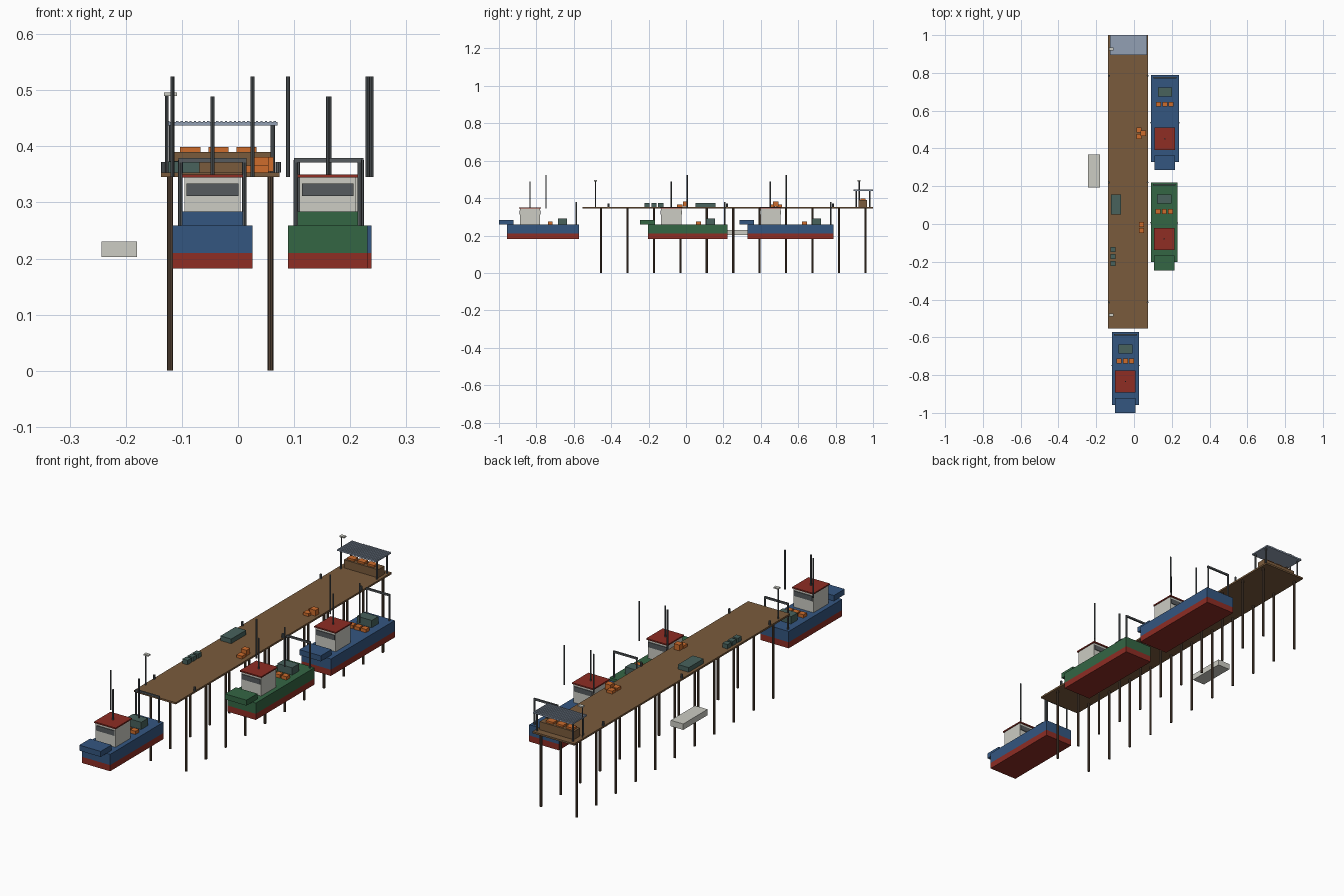
import bpy, bmesh
from mathutils import Vector

old = bpy.data.objects.get("Cube")
if old:
    bpy.data.objects.remove(old, do_unlink=True)


def material(name, rgb):
    lin = [(c / 255 / 12.92) if c < 11 else ((c / 255 + 0.055) / 1.055) ** 2.4 for c in rgb]
    m = bpy.data.materials.new(name)
    m.use_nodes = True
    m.diffuse_color = (*lin, 1)
    m.node_tree.nodes["Principled BSDF"].inputs["Base Color"].default_value = (*lin, 1)
    return m


WOOD = material("deck wood", (122, 91, 60))
PILE = material("dark timber", (86, 68, 54))
BLUE = material("blue paint", (52, 86, 128))
GREEN = material("green paint", (52, 102, 68))
RED = material("red paint", (142, 45, 36))
WHITE = material("off white", (204, 204, 195))
METAL = material("grey metal", (86, 91, 94))
ORANGE = material("orange crate", (205, 108, 44))
TEAL = material("dull teal", (72, 98, 92))
SHEET = material("roof sheet", (146, 160, 180))


def finish(name, bm, mat):
    mesh = bpy.data.meshes.new(name)
    bm.to_mesh(mesh)
    bm.free()
    mesh.materials.append(mat)
    ob = bpy.data.objects.new(name, mesh)
    bpy.context.collection.objects.link(ob)
    return ob


def box(name, mat, xs, ys, zs):
    """Box between the given limits on each axis."""
    bm = bmesh.new()
    bmesh.ops.create_cube(bm, size=1)
    for v in bm.verts:
        v.co = Vector([a + (b - a) * (c + 0.5) for (a, b), c in zip((xs, ys, zs), v.co)])
    return finish(name, bm, mat)


def block(name, mat, x, y, z, w, d, h):
    """Box standing at height z, centred on x and y."""
    return box(name, mat, (x - w / 2, x + w / 2), (y - d / 2, y + d / 2), (z, z + h))


def pole(name, mat, x, y, z0, z1, r, sides=8):
    bm = bmesh.new()
    bmesh.ops.create_cone(bm, cap_ends=True, segments=sides, radius1=r, radius2=r, depth=z1 - z0)
    ob = finish(name, bm, mat)
    ob.location = (x, y, (z0 + z1) / 2)
    return ob


def boat(name, paint, x, bow, stern, width):
    def part(label):
        return name + "_" + label
    half = width / 2
    sides = (x - half, x + half)
    top = 0.259
    # Hull and raised bow
    box(part("lower_hull"), RED, sides, (bow, stern), (0.182, 0.21))
    box(part("upper_hull"), paint, sides, (bow, stern), (0.21, top))
    block(part("bow"), paint, x, bow - 0.004, top, 0.108, 0.078, 0.025)
    # Wheelhouse
    cy = bow + 0.123
    block(part("wheelhouse"), WHITE, x, cy, top, 0.1, 0.108, 0.085)
    block(part("wheelhouse_roof"), RED, x, cy, 0.344, 0.108, 0.118, 0.006)
    for s, label in ((-1, "front_window"), (1, "rear_window")):
        block(part(label), METAL, x, cy + s * 0.055, 0.311, 0.092, 0.004, 0.023)
    # Mast and outrigger poles
    pole(part("mast"), METAL, x, cy, 0.35, 0.489, 0.0035)
    for s in (-1, 1):
        pole(part("outrigger"), METAL, x + s * half, bow + 0.208, 0.345, 0.524, 0.0035)
    # Cargo on the aft deck
    for i in (-1, 0, 1):
        block(part("crate"), ORANGE, x + i * 0.033, stern - 0.154, top, 0.026, 0.026, 0.015)
    block(part("hatch"), TEAL, x, stern - 0.089, top, 0.075, 0.048, 0.033)
    # Stern gantry
    gy = stern - 0.014
    for s in (-1, 1):
        pole(part("gantry_post"), METAL, x + s * 0.057, gy, top, 0.376, 0.004)
    block(part("gantry_beam"), METAL, x, gy, 0.371, 0.121, 0.008, 0.008)


# Pier deck and piles
DECK = 0.353
box("pier_deck", WOOD, (-0.137, 0.074), (-0.553, 1.0), (0.345, DECK))
for i in range(11):
    for x in (-0.121, 0.058):
        pole("pile", PILE, x, -0.455 + i * 0.1415, 0, 0.346, 0.0055)

# Bollards along both edges
for y in (-0.415, 0.22, 0.785):
    for x in (-0.132, 0.072):
        pole("bollard", METAL, x, y, DECK, 0.372, 0.005)

# Lamps
for y in (-0.483, 0.926):
    pole("lamp_post", METAL, -0.127, y, DECK, 0.492, 0.003)
    block("lamp_head", WHITE, -0.12, y, 0.49, 0.023, 0.016, 0.006)

# Shelter with ribbed roof and counter
for x in (-0.119, 0.062):
    for y in (0.91, 0.983):
        pole("shelter_post", METAL, x, y, DECK, 0.438, 0.004)
box("shelter_roof", SHEET, (-0.128, 0.07), (0.896, 1.0), (0.437, 0.443))
for i in range(25):
    block("roof_rib", SHEET, -0.124 + i * 0.0079, 0.948, 0.442, 0.004, 0.104, 0.003)
block("counter", WOOD, -0.027, 0.946, DECK, 0.172, 0.045, 0.037)
for i in (-1, 0, 1):
    block("counter_crate", ORANGE, -0.035 + i * 0.05, 0.946, 0.39, 0.036, 0.028, 0.009)

# Storage boxes and crates on the deck
block("storage_box", TEAL, -0.096, 0.103, DECK, 0.054, 0.107, 0.021)
for i in range(3):
    block("small_box", TEAL, -0.111, -0.135 - i * 0.037, DECK, 0.026, 0.027, 0.02)
for x, y, z in ((0.027, 0.498, 0), (0.027, 0.463, 0), (0.049, 0.48, 0.013),
                (0.04, -0.003, 0.013), (0.04, -0.034, 0)):
    block("deck_crate", ORANGE, x, y, DECK if z == 0 else DECK + 0.002, 0.028, 0.028, 0.013 + z)

# Boats alongside and the dinghy
boat("front_boat", BLUE, -0.0455, -0.957, -0.572, 0.143)
boat("middle_boat", GREEN, 0.16, -0.202, 0.221, 0.142)
boat("rear_boat", BLUE, 0.1635, 0.328, 0.788, 0.149)
box("dinghy", WHITE, (-0.243, -0.18), (0.192, 0.367), (0.203, 0.23))
